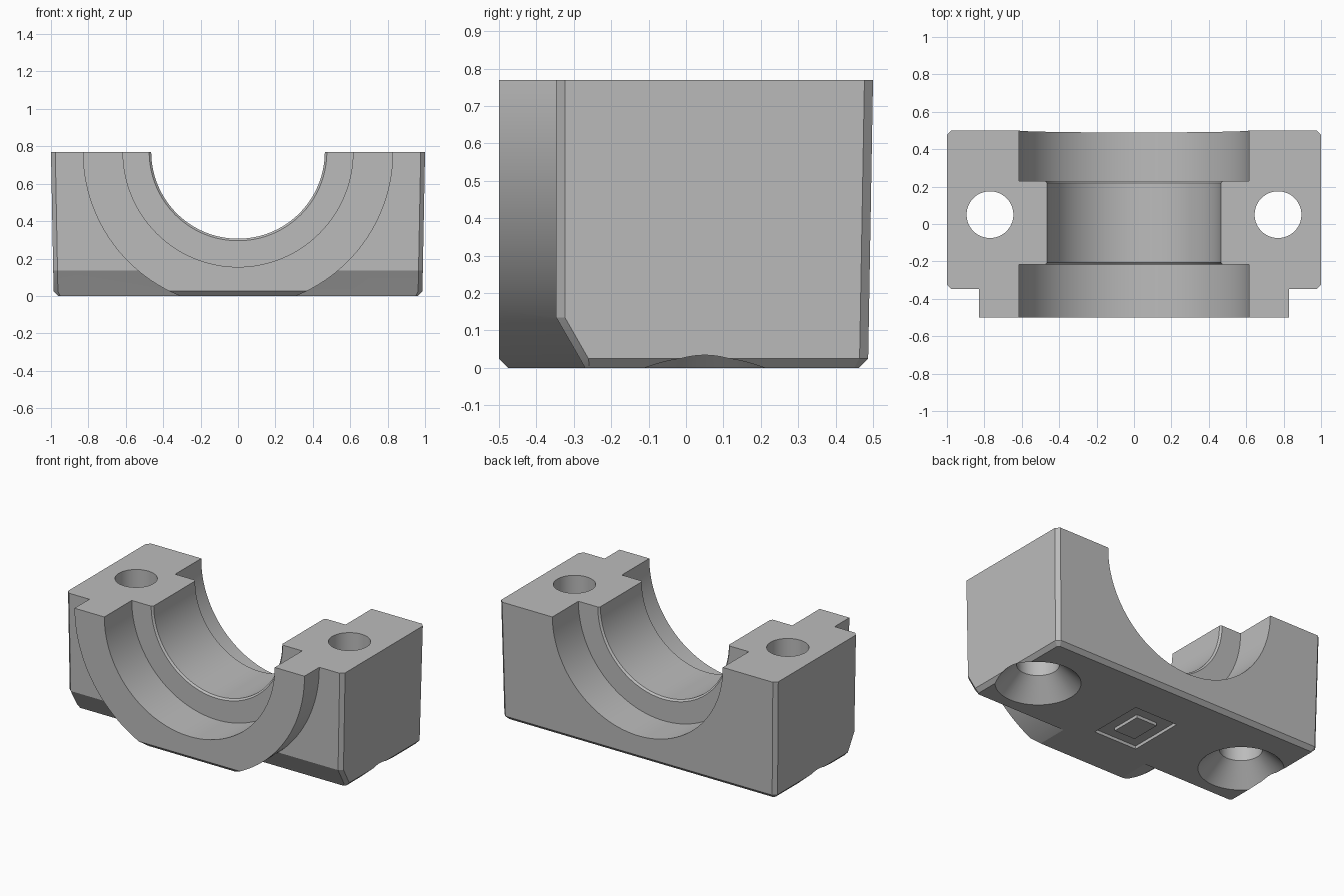
import bpy, bmesh, math

cube = bpy.data.objects.get("Cube")
if cube:
    bpy.data.objects.remove(cube, do_unlink=True)

TOP = 0.77          # split plane, also the bore axis height
SEG = 128

gray = bpy.data.materials.new("plain gray")
gray.use_nodes = True
color = (0.5, 0.5, 0.5, 1)
gray.diffuse_color = color
gray.node_tree.nodes["Principled BSDF"].inputs["Base Color"].default_value = color


def loft(name, rings):
    """Closed solid through matching rings of points."""
    bm = bmesh.new()
    loops = [[bm.verts.new(p) for p in ring] for ring in rings]
    n = len(loops[0])
    for a, b in zip(loops, loops[1:]):
        for i in range(n):
            j = (i + 1) % n
            bm.faces.new((a[i], a[j], b[j], b[i]))
    bm.faces.new(loops[0])
    bm.faces.new(loops[-1])
    bmesh.ops.recalc_face_normals(bm, faces=bm.faces)
    mesh = bpy.data.meshes.new(name)
    bm.to_mesh(mesh)
    bm.free()
    mesh.materials.append(gray)
    ob = bpy.data.objects.new(name, mesh)
    bpy.context.collection.objects.link(ob)
    return ob


def circle(r):
    steps = [2 * math.pi * i / SEG for i in range(SEG)]
    return [(r * math.cos(a), r * math.sin(a)) for a in steps]


def turned_y(name, profile):
    """Solid of revolution about the bore axis, from (y, radius) pairs."""
    return loft(name, [[(u, y, TOP + v) for u, v in circle(r)] for y, r in profile])


def turned_z(name, x, y, profile):
    """Upright solid of revolution, from (z, radius) pairs."""
    return loft(name, [[(x + u, y + v, z) for u, v in circle(r)] for z, r in profile])


def box(name, x0, x1, y0, y1, z0, z1):
    return loft(name, [[(x0, y0, z), (x1, y0, z), (x1, y1, z), (x0, y1, z)]
                       for z in (z0, z1)])


def combine(target, tool, operation):
    mod = target.modifiers.new("combine", 'BOOLEAN')
    mod.operation = operation
    mod.solver = 'EXACT'
    mod.object = tool
    bpy.context.view_layer.objects.active = target
    bpy.ops.object.modifier_apply(modifier=mod.name)
    bpy.data.objects.remove(tool, do_unlink=True)


def outline(z, half, front, back, c):
    """Chamfered rectangle at one height."""
    right = [(half - c, front), (half, front + c), (half, back - c), (half - c, back)]
    left = [(-x, y) for x, y in reversed(right)]
    return [(x, y, z) for x, y in right + left]


# Drafted main block with chamfered edges and sloped lower front
body = loft("bearing_block", [
    outline(0, 0.962, -0.27, 0.462, 0.012),
    outline(0.025, 0.986, -0.284, 0.487, 0.023),
    outline(0.135, 0.988, -0.347, 0.489, 0.023),
    outline(TOP, 1.0, -0.347, 0.5, 0.023)])

# Front collar, trimmed flat at top and bottom with a chamfered lower lip
collar = turned_y("front_collar", [(-0.6, 0.83), (0.1, 0.83)])
trim = [(-0.5, TOP), (-0.5, 0.025), (-0.475, 0), (0, 0), (0, TOP)]
combine(collar, loft("collar_trim", [[(x, y, z) for y, z in trim] for x in (-1, 1)]),
        'INTERSECT')
combine(body, collar, 'UNION')

# Stepped bore with chamfered shoulder edges
combine(body, turned_y("bore_cutter", [
    (-0.6, 0.615), (-0.217, 0.615), (-0.217, 0.475), (-0.206, 0.464),
    (0.22, 0.464), (0.231, 0.475), (0.231, 0.615), (0.6, 0.615)]), 'DIFFERENCE')

# Bolt holes, countersunk from below
for x in (-0.77, 0.77):
    combine(body, turned_z("bolt_cutter", x, 0.05, [
        (-0.02, 0.27), (0.125, 0.125), (0.9, 0.125)]), 'DIFFERENCE')

# Shallow square recess underneath with a raised pad
combine(body, box("recess_cutter", -0.155, 0.155, -0.17, 0.2, -0.05, 0.02), 'DIFFERENCE')
combine(body, box("recess_pad", -0.075, 0.075, -0.085, 0.115, 0, 0.04), 'UNION')

# Smooth curved walls, sharp edges elsewhere
bpy.ops.object.select_all(action='DESELECT')
body.select_set(True)
bpy.context.view_layer.objects.active = body
bpy.ops.object.shade_smooth_by_angle(angle=math.radians(15))
